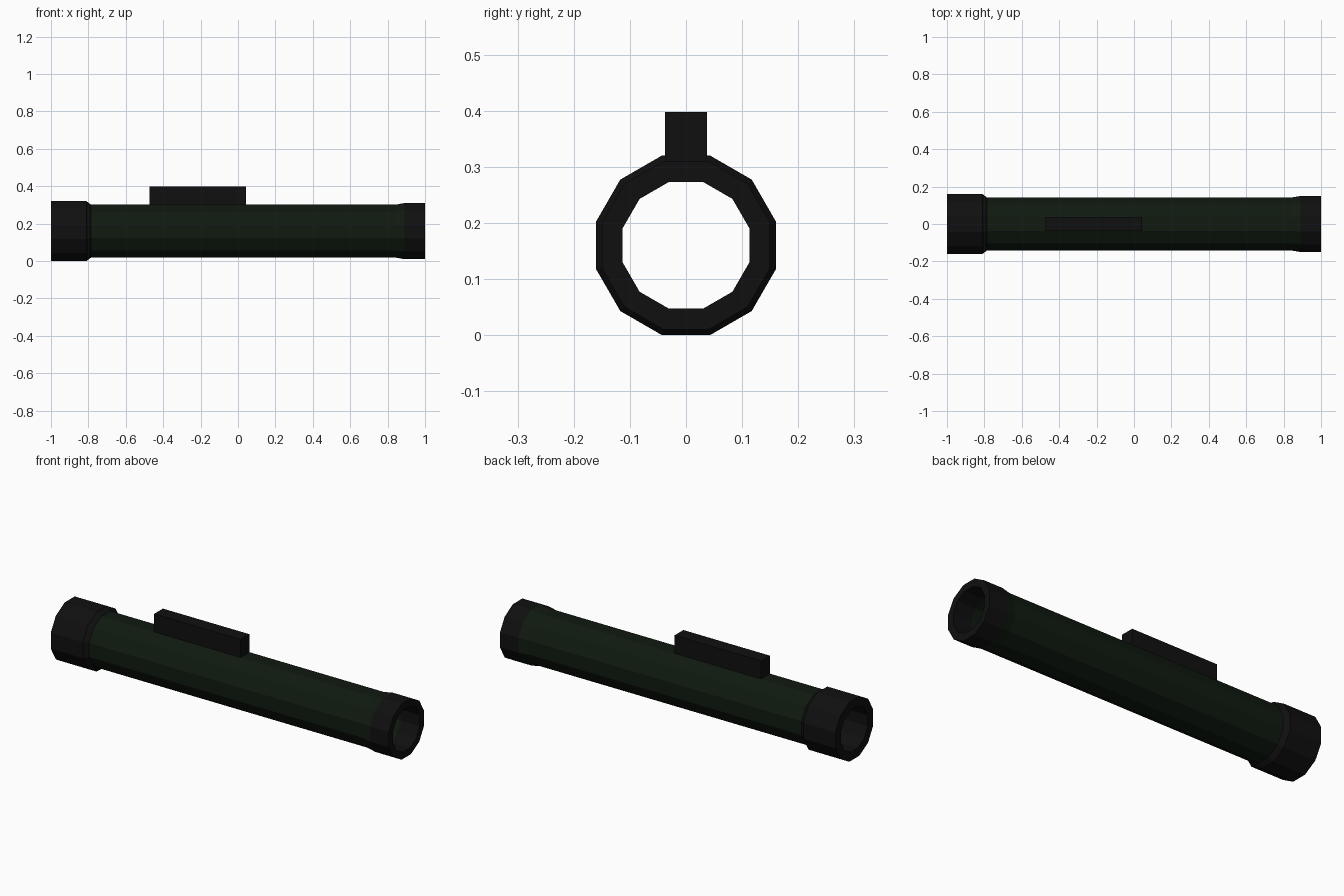
import bpy, bmesh, math

if "Cube" in bpy.data.objects:
    bpy.data.objects.remove(bpy.data.objects["Cube"])

SIDES, AXIS_Z = 12, 0.16
BORE, BODY = 0.113, 0.141     # flat-to-centre distances


def material(name, rgb):
    m = bpy.data.materials.new(name)
    m.diffuse_color = (*rgb, 1)
    m.use_nodes = True
    m.node_tree.nodes["Principled BSDF"].inputs["Base Color"].default_value = m.diffuse_color
    return m


def finish(name, bm, mat):
    mesh = bpy.data.meshes.new(name)
    bm.to_mesh(mesh)
    bm.free()
    mesh.materials.append(mat)
    ob = bpy.data.objects.new(name, mesh)
    bpy.context.collection.objects.link(ob)
    return ob


def lathe(name, profiles, mat):
    """Spin (x, apothem) profiles round the tube axis, flat side up."""
    bm = bmesh.new()
    for profile in profiles:
        rings = []
        for x, apothem in profile:
            r = apothem / math.cos(math.pi / SIDES)
            angles = [(k + 0.5) * math.tau / SIDES for k in range(SIDES)]
            rings.append([bm.verts.new((x, r * math.cos(a), AXIS_Z + r * math.sin(a)))
                          for a in angles])
        for a, b in zip(rings, rings[1:]):
            for k in range(SIDES):
                n = (k + 1) % SIDES
                bm.faces.new((a[k], a[n], b[n], b[k]))
    return finish(name, bm, mat)


black = material("black", (0.005, 0.005, 0.005))
green = material("dark_green", (0.005, 0.010, 0.005))

# Main tube: flared outer skin and inner bore
lathe("tube", [[(-0.785, BODY), (0.84, BODY), (0.89, 0.15)],
               [(0.89, BORE), (-0.785, BORE)]], green)

# End collars, each wrapping from bore to outer skin
lathe("rear_collar", [[(-0.785, BORE), (-1, BORE), (-1, 0.16),
                       (-0.81, 0.16), (-0.785, BODY)]], black)
lathe("front_collar", [[(0.89, 0.15), (1, 0.15), (1, BORE), (0.89, BORE)]], black)

# Sight block on top of the tube
bm = bmesh.new()
bmesh.ops.create_cube(bm, size=1)
bmesh.ops.scale(bm, vec=(0.514, 0.074, 0.102), verts=bm.verts)
bmesh.ops.translate(bm, vec=(-0.215, 0, 0.347), verts=bm.verts)
finish("sight_block", bm, black)
